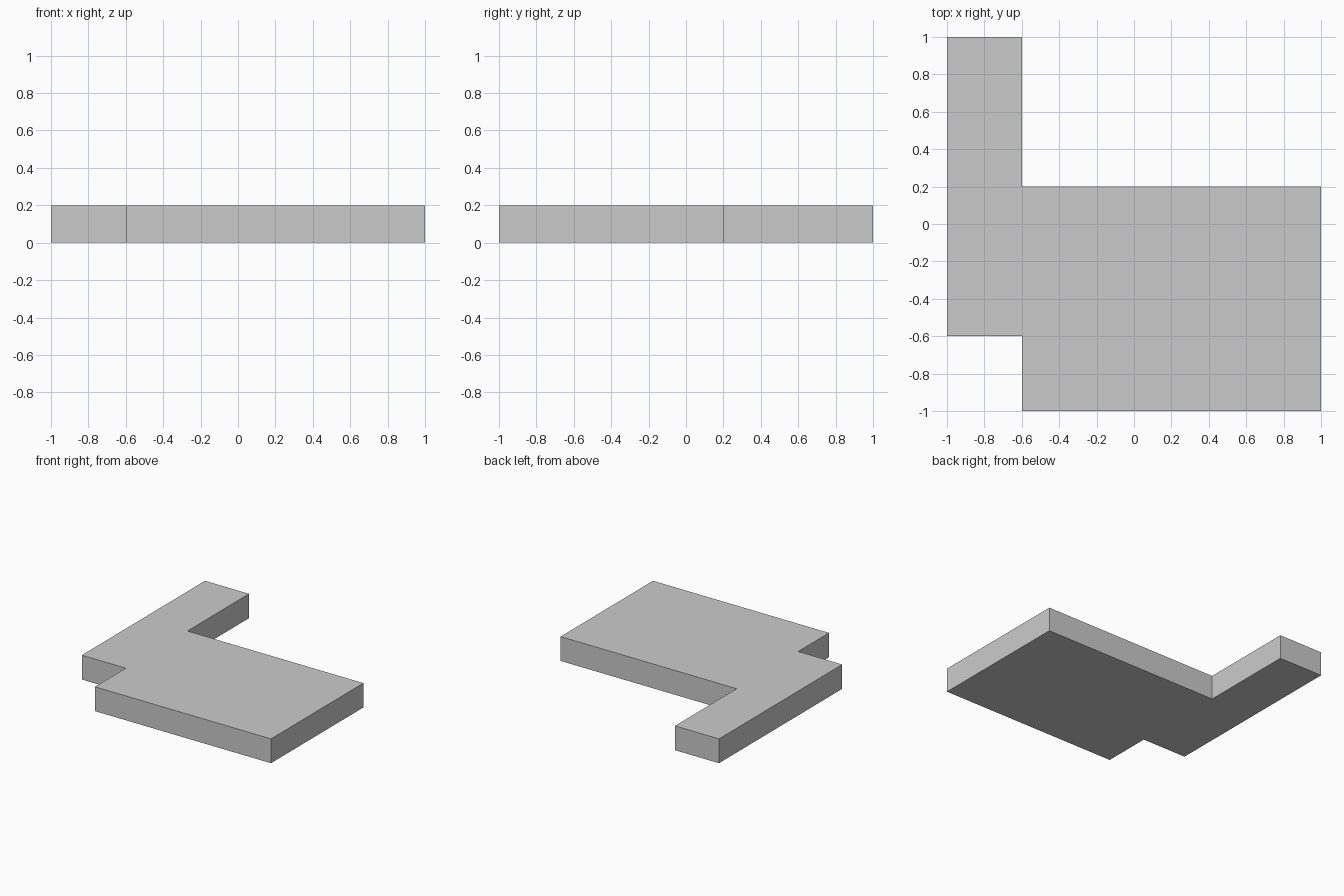
import bpy, bmesh

if "Cube" in bpy.data.objects:
    bpy.data.objects.remove(bpy.data.objects["Cube"])

THICKNESS = 0.2

# Plate outline seen from above, counter-clockwise
outline = [(-0.6, -1), (1, -1), (1, 0.2), (-0.6, 0.2),
           (-0.6, 1), (-1, 1), (-1, -0.6), (-0.6, -0.6)]


def extruded_plate(name, points, height):
    bm = bmesh.new()
    base = bm.faces.new([bm.verts.new((x, y, 0)) for x, y in points])
    top = bmesh.ops.extrude_face_region(bm, geom=[base], use_keep_orig=True)
    verts = [v for v in top["geom"] if isinstance(v, bmesh.types.BMVert)]
    bmesh.ops.translate(bm, verts=verts, vec=(0, 0, height))
    bmesh.ops.recalc_face_normals(bm, faces=bm.faces)
    mesh = bpy.data.meshes.new(name)
    bm.to_mesh(mesh)
    bm.free()
    obj = bpy.data.objects.new(name, mesh)
    bpy.context.collection.objects.link(obj)
    return obj


# Flat notched plate with a side arm
extruded_plate("notched_plate", outline, THICKNESS)
